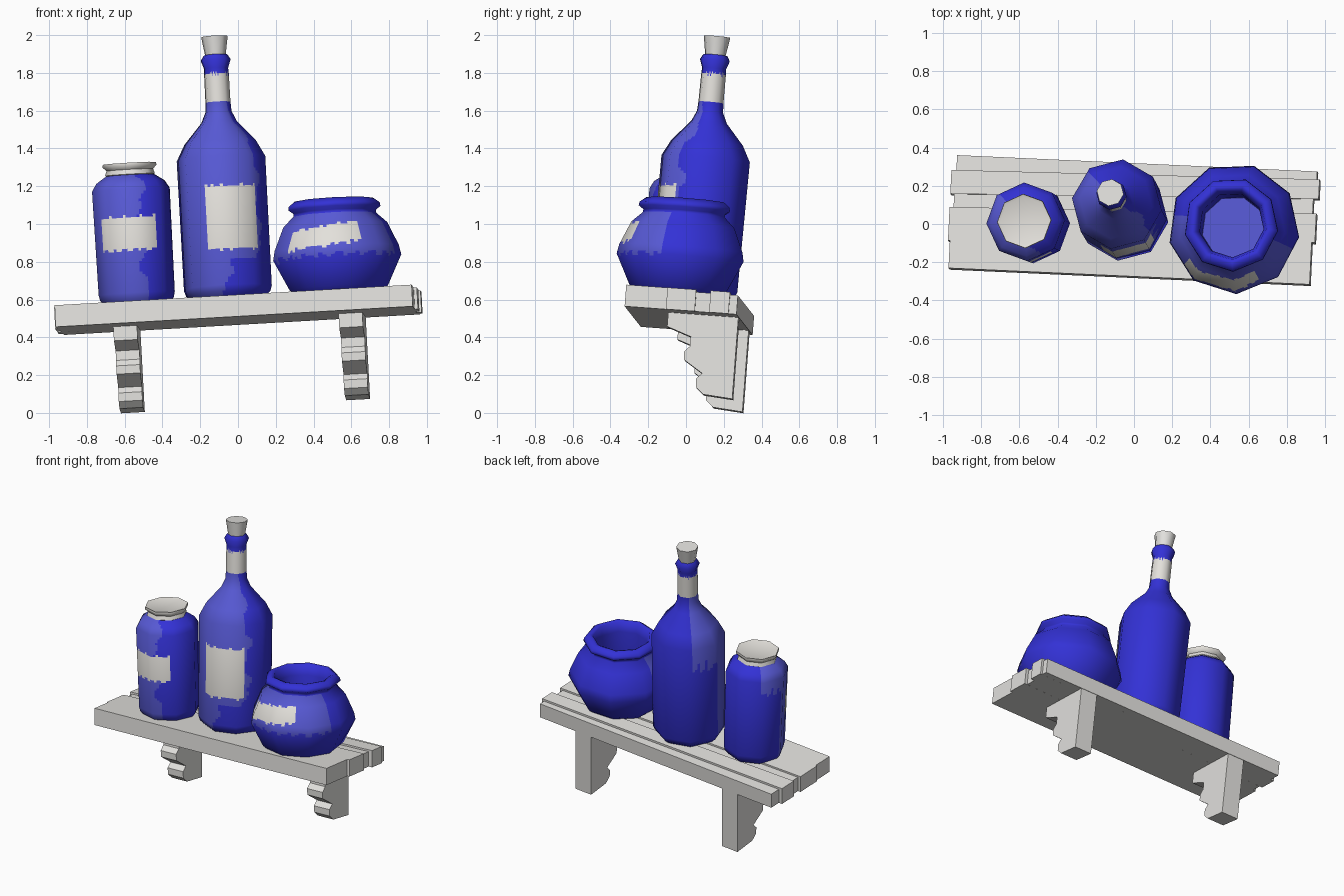
import bpy
import bmesh
from math import sin, cos, pi, radians, degrees, atan2, hypot, ceil
from mathutils import Matrix, Euler, Vector

cube = bpy.data.objects.get("Cube")
if cube:
    bpy.data.objects.remove(cube, do_unlink=True)


def material(name, rgb):
    m = bpy.data.materials.new(name)
    m.use_nodes = True
    m.diffuse_color = (*rgb, 1)
    m.node_tree.nodes["Principled BSDF"].inputs["Base Color"].default_value = (*rgb, 1)
    return m


BLUE = material("deep_blue", (0.033, 0.031, 0.67))
LIGHT = material("light_blue", (0.095, 0.1, 0.66))
PAPER = material("paper", (0.77, 0.75, 0.71))
WOOD = material("pale_wood", (0.77, 0.76, 0.735))

# The whole shelf hangs slightly crooked; origin is the middle of its top
TILT = Matrix.Translation((0, 0, 0.605)) @ Euler(
    (radians(-4.2), radians(-3.3), radians(-2.6))).to_matrix().to_4x4()


def place(name, mesh, mats, at=(0, 0, 0), lean=0):
    for m in mats:
        mesh.materials.append(m)
    ob = bpy.data.objects.new(name, mesh)
    bpy.context.collection.objects.link(ob)
    ob.matrix_world = TILT @ Matrix.Translation(at) @ Matrix.Rotation(radians(lean), 4, "X")
    return ob


def prism(name, outline, depth):
    """Extrude a flat outline of 3D points along depth."""
    bm = bmesh.new()
    face = bm.faces.new([bm.verts.new(p) for p in outline])
    new = bmesh.ops.extrude_face_region(bm, geom=[face])["geom"]
    verts = [v for v in new if isinstance(v, bmesh.types.BMVert)]
    bmesh.ops.translate(bm, verts=verts, vec=depth)
    bmesh.ops.recalc_face_normals(bm, faces=bm.faces)
    mesh = bpy.data.meshes.new(name)
    bm.to_mesh(mesh)
    bm.free()
    return place(name, mesh, [WOOD])


def refine(profile, step):
    """Split long profile segments, carrying smooth outward slopes along."""
    points = [Vector(p) for p in profile]
    sides = [Vector((b.y - a.y, a.x - b.x)).normalized() for a, b in zip(points, points[1:])]
    slopes = [(a + b).normalized() for a, b in zip(sides[:1] + sides, sides + sides[-1:])]
    rows = []
    for i in range(len(points) - 1):
        n = max(1, ceil((points[i + 1] - points[i]).length / step))
        rows += [(points[i].lerp(points[i + 1], k / n), slopes[i].lerp(slopes[i + 1], k / n))
                 for k in range(n)]
    return rows + [(points[-1], slopes[-1])]


def lathe(name, profile, spot, sides, phase, mats, paint=None):
    """Turn a profile into a low-poly vessel; paint picks a material per face."""
    split = 10 if paint else 1
    rows = refine(profile, 0.014 if paint else 9)
    corners = [Vector((sin(a), -cos(a))) for a in
               (radians(phase) + 2 * pi * k / sides for k in range(sides + 1))]
    ring = [corners[k].lerp(corners[k + 1], t / split)
            for k in range(sides) for t in range(split)]
    n = len(ring)
    verts = [(c.x * p.x, c.y * p.x, p.y) for p, s in rows for c in ring]
    faces = [(i * n + j, i * n + (j + 1) % n, (i + 1) * n + (j + 1) % n, (i + 1) * n + j)
             for i in range(len(rows) - 1) for j in range(n)]
    faces.append(tuple(reversed(range(n))))
    faces.append(tuple(range(len(verts) - n, len(verts))))
    mesh = bpy.data.meshes.new(name)
    mesh.from_pydata(verts, [], faces)
    mesh.update()
    mesh.shade_smooth()
    if paint:
        for f in list(mesh.polygons)[:-2]:
            c = f.center
            f.material_index = paint(degrees(atan2(c.x, -c.y)), c.z, hypot(c.x, c.y))
        normals = []
        for p, s in rows:
            for c in ring:
                d = c.normalized()
                normals.append(Vector((d.x * s.x, d.y * s.x, s.y)).normalized())
        mesh.normals_split_custom_set_from_vertices(normals)
    else:
        mesh.set_sharp_from_angle(angle=radians(50))
    return place(name, mesh, mats, *spot)


# Shelf boards with uneven ends and slanting seams
BOTTOM = -0.115
BOARDS = [
    ("front_board", 0, [(-0.96, -0.275), (0.935, -0.275), (0.935, -0.055), (0.952, -0.055),
                        (0.952, 0.098), (-0.97, 0.045), (-0.97, -0.13), (-0.96, -0.13)]),
    ("groove_strip", -0.012, [(-0.95, 0.045), (0.932, 0.098), (0.932, 0.175), (-0.95, 0.115)]),
    ("rear_board", 0, [(-0.97, 0.115), (0.96, 0.175), (0.96, 0.278), (-0.97, 0.24)]),
    ("back_strip", -0.014, [(-0.945, 0.24), (0.945, 0.278), (0.945, 0.32), (-0.945, 0.32)]),
]
for name, top, outline in BOARDS:
    prism(name, [(x, y, BOTTOM) for x, y in outline], (0, 0, top - BOTTOM))

# Scrolled wall brackets
SCROLL = [(0.317, -0.11), (0.317, -0.548), (0.16, -0.535), (0.12, -0.50), (0.117, -0.455),
          (0.147, -0.424), (0.047, -0.36), (0.044, -0.316), (0.073, -0.285), (0.073, -0.235),
          (-0.056, -0.19), (-0.056, -0.11)]
for side, x in (("right", -0.603), ("left", 0.593)):
    prism(side + "_bracket", [(x - 0.063, y, z) for y, z in SCROLL], (0.126, 0, 0))


def wobble(v, amount):
    return amount * (sin(v * 23) + 0.6 * sin(v * 51 + 1))


VESSEL = [BLUE, LIGHT, PAPER]


# Jar with label and cloth lid
def paint_jar(a, z, r):
    if -58 < a < 40 and 0.288 + wobble(a / 60, 0.005) < z < 0.462 + wobble(a / 45, 0.004):
        return 2
    left = -135 if z > 0.52 + wobble(a / 60, 0.02) else -88
    return int(left < a < 18 + wobble(z, 7))


JAR = ((-0.533, -0.03, -0.004), 2.7)
lathe("jar", [(0.17, 0), (0.195, 0.03), (0.202, 0.06), (0.206, 0.61), (0.182, 0.65),
              (0.138, 0.68), (0.12, 0.69), (0.12, 0.72)], JAR, 8, 5, VESSEL, paint_jar)
lathe("jar_lid", [(0.115, 0.68), (0.132, 0.69), (0.124, 0.715), (0.143, 0.735), (0.141, 0.75),
                  (0.126, 0.744)], JAR, 8, 5, [PAPER])


# Tall bottle with front label, neck wrap and cork
def paint_bottle(a, z, r):
    if 1.05 < z < 1.2 + wobble(a / 50, 0.006):
        return 2
    if -24 < a < 54 and 0.25 + wobble(a / 60, 0.005) < z < 0.588 + wobble(a / 45, 0.004):
        return 2
    left = -135 if z > 0.6 + wobble(a / 60, 0.03) else -88
    right = 175 * z - 15 if z < 0.2 else 58
    return int(left < a < right + wobble(z, 7) and z < 1.2)


BOTTLE = ((-0.052, 0.032, 0), -1)
lathe("bottle", [(0.19, 0), (0.225, 0.03), (0.235, 0.06), (0.237, 0.75), (0.192, 0.835),
                 (0.095, 0.945), (0.07, 1.0), (0.067, 1.05), (0.066, 1.2), (0.064, 1.23),
                 (0.08, 1.275), (0.064, 1.302)], BOTTLE, 8, -5, VESSEL, paint_bottle)
lathe("cork", [(0.053, 1.29), (0.071, 1.4)], BOTTLE, 8, -5, [WOOD])


# Wide open pot with a crooked label
def paint_pot(a, z, r):
    slant = 0.0005 * a
    if r > 0.25 and -50 < a < 28 and 0.245 + slant < z + wobble(a / 40, 0.006) < 0.352 + slant:
        return 2
    return int(r > 0.2 and 0.19 + wobble(a / 60, 0.012) < z < 0.42 and -100 < a < 72)


POT = ((0.535, -0.013, -0.008), 0)
lathe("pot", [(0.23, 0), (0.265, 0.03), (0.345, 0.19), (0.335, 0.24), (0.28, 0.365),
              (0.222, 0.42), (0.222, 0.435), (0.248, 0.453), (0.245, 0.473), (0.21, 0.5),
              (0.188, 0.493), (0.17, 0.43), (0.17, 0.2)], POT, 9, 5, VESSEL, paint_pot)
lathe("pot_floor", [(0.17, 0.2), (0.168, 0.206)], POT, 9, 5, [LIGHT])
